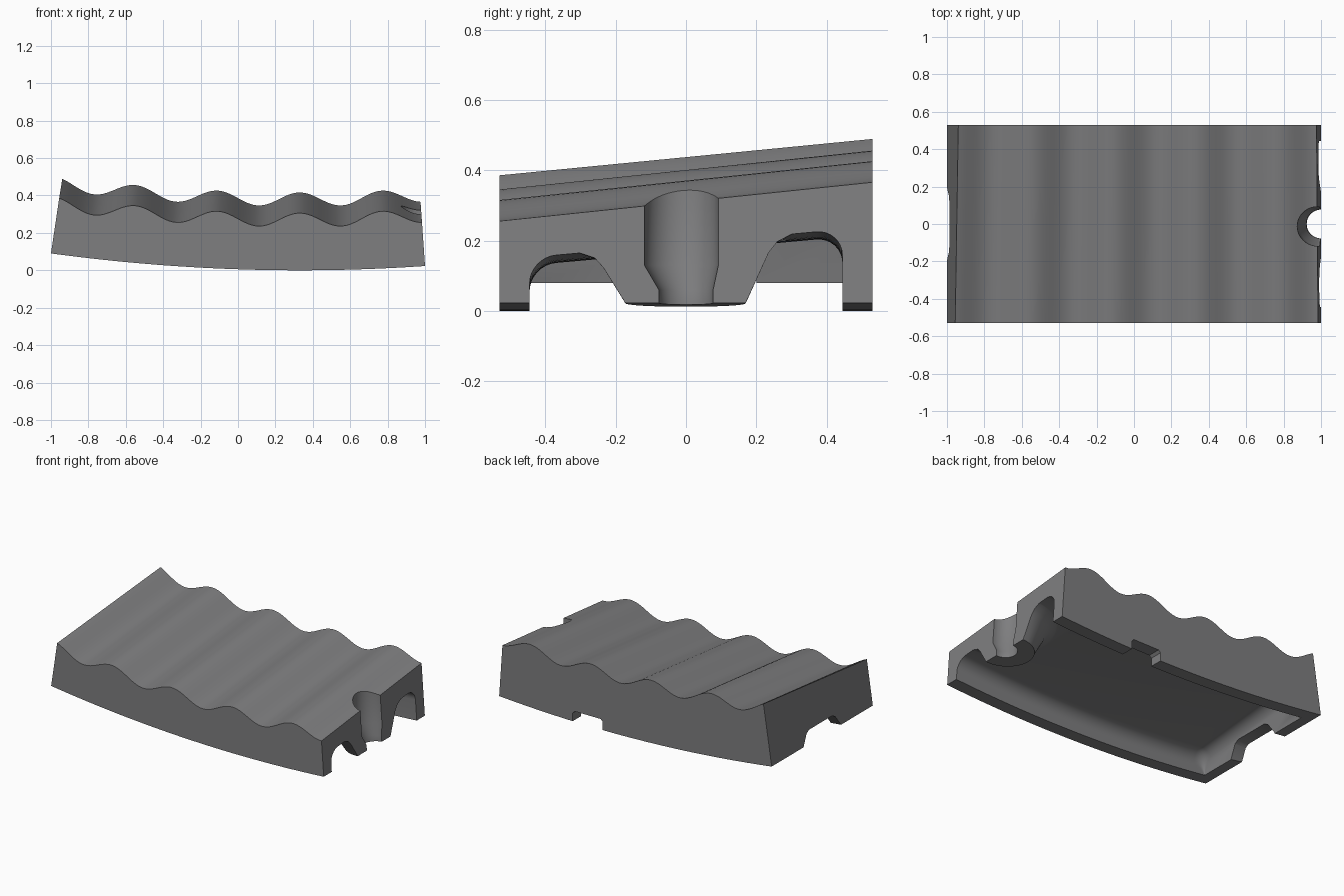
import bpy, bmesh
from math import cos, sin, pi, sqrt, radians

if "Cube" in bpy.data.objects:
    bpy.data.objects.remove(bpy.data.objects["Cube"])

HALF = 0.53      # half depth of the body
INNER = 0.445    # half depth of the cavity
ROUND = 0.075    # cavity fillet radius


def arc(x):
    """Gentle lengthwise curve shared by underside, cavity roof and top."""
    return 0.051 * (x - 0.33) ** 2


def wave(x, y):
    """Rippled top, rising toward the back."""
    return 0.325 + 0.104 * y + arc(x) + 0.036 * cos(2 * pi * (x - 0.33) / 0.44)


def left_x(z):
    return -1 + 0.15 * (z - 0.09)


def right_x(z):
    return 1 - 0.07 * (z - 0.023)


def loft(name, rings):
    """Closed solid through equal-length rings of points."""
    bm = bmesh.new()
    loops = [[bm.verts.new(p) for p in ring] for ring in rings]
    n = len(loops[0])
    for a, b in zip(loops, loops[1:]):
        for i in range(n):
            j = (i + 1) % n
            bm.faces.new((a[i], a[j], b[j], b[i]))
    bm.faces.new(loops[0])
    bm.faces.new(loops[-1])
    bmesh.ops.recalc_face_normals(bm, faces=bm.faces)
    mesh = bpy.data.meshes.new(name)
    bm.to_mesh(mesh)
    bm.free()
    obj = bpy.data.objects.new(name, mesh)
    bpy.context.collection.objects.link(obj)
    return obj


def cut(target, cutter):
    """Subtract the cutter and discard it."""
    cutter.hide_render = True
    mod = target.modifiers.new("cut", 'BOOLEAN')
    mod.operation = 'DIFFERENCE'
    mod.solver = 'EXACT'
    mod.object = cutter
    bpy.context.view_layer.objects.active = target
    bpy.ops.object.modifier_apply(modifier=mod.name)
    bpy.data.objects.remove(cutter)


def round_ring(r, z, cx, cy, lift=None, n=48):
    pts = []
    for i in range(n):
        x, y = cx + r * cos(2 * pi * i / n), cy + r * sin(2 * pi * i / n)
        pts.append((x, y, z + (lift(x, y) if lift else 0)))
    return pts


# Body: curved underside, slanted ends, rippled sloping top
def body_ring(y, steps=96):
    x0 = left_x(wave(-0.95, y))
    x1 = right_x(wave(0.975, y))
    under = [-1 + 2 * i / steps for i in range(steps + 1)]
    top = [x1 + (x0 - x1) * i / steps for i in range(steps + 1)]
    return [(x, y, arc(x)) for x in under] + [(x, y, wave(x, y)) for x in top]


body = loft("grip_body", [body_ring(-HALF), body_ring(HALF)])


# Cavity: rounded channel open below and at the right end
def cavity_ring(x, drop, slant):
    flat = INNER - ROUND
    pts = [(-INNER, None)]
    for side, start in ((-1, pi), (1, pi / 2)):
        for k in range(9):
            a = start - k * pi / 16
            pts.append((side * flat + ROUND * cos(a), ROUND * sin(a) - ROUND))
    pts.append((INNER, None))
    ring = []
    for y, dz in pts:
        z = -0.2 if dz is None else arc(x) + 0.17 + 0.09 * y + dz - drop
        ring.append((x + slant * 0.15 * (z - 0.08), y, z))
    return ring


rings = []
for k in range(9):                       # rounded left end
    a = k * pi / 16
    rings.append(cavity_ring(-0.92 + ROUND * (1 - cos(a)), ROUND * (1 - sin(a)), 1))
for k in range(1, 31):
    t = k / 30
    x = -0.92 + ROUND + (2.02 - ROUND) * t
    rings.append(cavity_ring(x, 0, 1 - t))
cavity = loft("cavity_cutter", rings)


# Boss: flared post left standing around the end hole
def boss_ring(r, z):
    w = min(max(z / 0.145, 0), 1)
    return round_ring(r, z, 0.99, 0,
                      lambda x, y: w * (0.09 * y + arc(x) - arc(1)))


boss_profile = [(0.17, -0.3), (0.17, 0.02), (0.235, 0.145), (0.26, 0.175),
                (0.30, 0.192), (0.36, 0.205), (0.36, 0.5)]
cut(cavity, loft("boss", [boss_ring(r, z) for r, z in boss_profile]))
cut(body, cavity)

# Stepped hole in the right end
hole_profile = [(0.077, -0.1, 0), (0.077, 0.06, 0),
                (0.105, 0.13, -0.013), (0.105, 0.7, -0.013)]
cut(body, loft("hole_cutter", [round_ring(r, z, right_x(z), cy)
                               for r, z, cy in hole_profile]))

# Tapered notch under the left end
notch = [(-0.2, -0.1), (-0.2, 0.085), (-0.15, 0.16), (-0.12, 0.175),
         (0.12, 0.175), (0.15, 0.16), (0.2, 0.085), (0.2, -0.1)]
cut(body, loft("end_notch_cutter", [[(x, y, z) for y, z in notch]
                                    for x in (-1.1, -0.84)]))

# Small notch under the back wall
slot = [(0.24, -0.1), (0.24, 0.055), (0.255, 0.07),
        (0.445, 0.07), (0.46, 0.055), (0.46, -0.1)]
cut(body, loft("back_notch_cutter", [[(x, y, z) for x, z in slot]
                                     for y in (0.4, 0.6)]))

# Colour and shading
grey = bpy.data.materials.new("dark_grey")
grey.use_nodes = True
colour = (0.21, 0.21, 0.215, 1)
grey.diffuse_color = colour
grey.node_tree.nodes["Principled BSDF"].inputs["Base Color"].default_value = colour
body.data.materials.clear()
body.data.materials.append(grey)
for poly in body.data.polygons:
    poly.material_index = 0

bpy.ops.object.select_all(action='DESELECT')
body.select_set(True)
bpy.context.view_layer.objects.active = body
bpy.ops.object.shade_smooth_by_angle(angle=radians(30))
